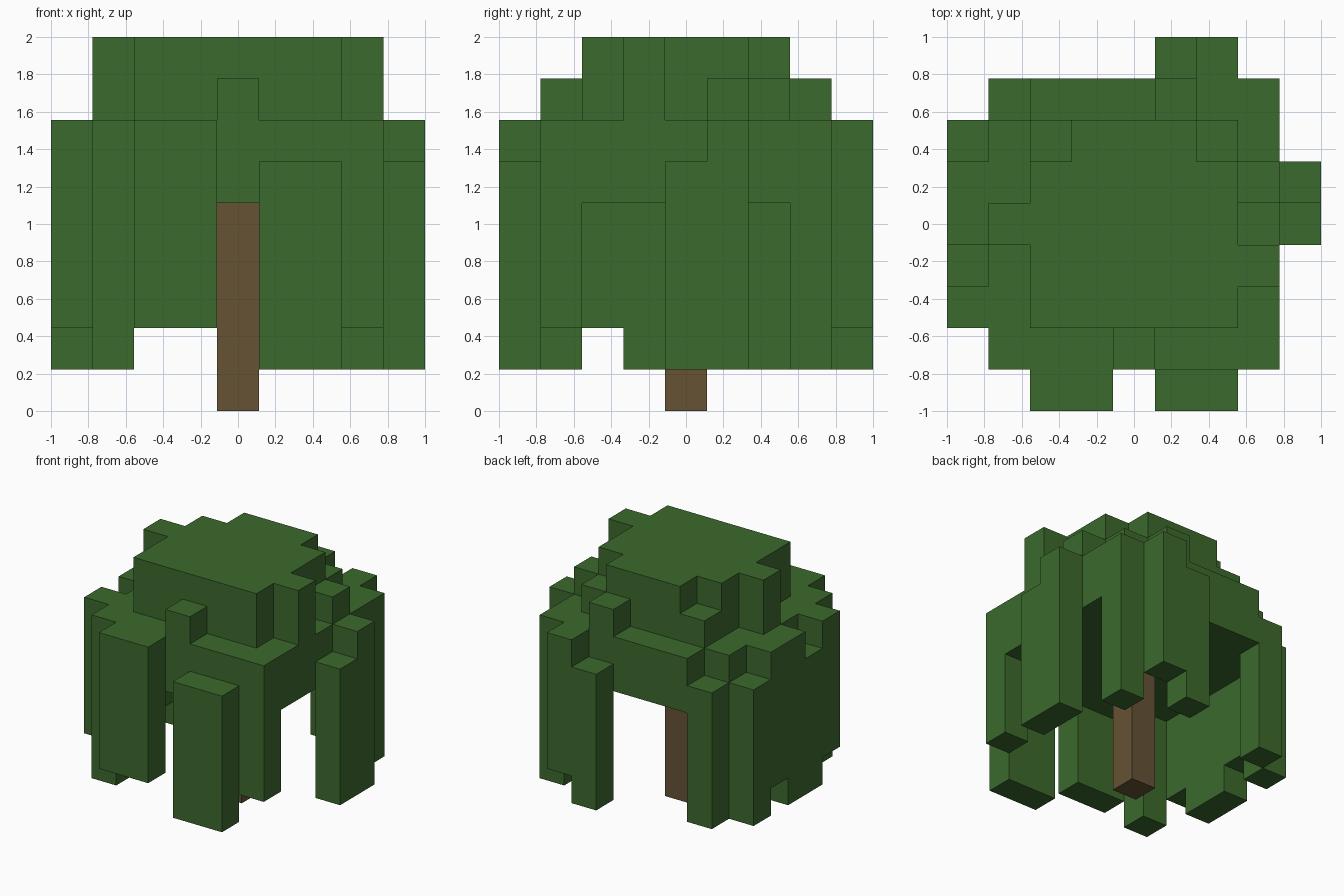
import bpy
import bmesh
from mathutils import Vector
from itertools import product

GRID = 9                  # the tree fits a cube of 9 x 9 x 9 cells
CELL = 2 / GRID

if "Cube" in bpy.data.objects:
    bpy.data.objects.remove(bpy.data.objects["Cube"], do_unlink=True)


def material(name, color):
    mat = bpy.data.materials.new(name)
    mat.use_nodes = True
    mat.diffuse_color = color
    bsdf = mat.node_tree.nodes["Principled BSDF"]
    bsdf.inputs["Base Color"].default_value = color
    bsdf.inputs["Roughness"].default_value = 0.9
    return mat


def block(x, y, z):
    """Cells of a block; each argument is a (start, end) range."""
    return set(product(range(*x), range(*y), range(*z)))


def column(x, y, bottom, top):
    return block((x, x + 1), (y, y + 1), (bottom, top))


def build(name, cells, mat):
    """Make one object from the exposed sides of a set of cells."""
    bm = bmesh.new()
    axes = [Vector(row) for row in ((1, 0, 0), (0, 1, 0), (0, 0, 1))]
    origin = Vector((-GRID / 2, -GRID / 2, 0))
    for cell in cells:
        centre = Vector(cell) + Vector((0.5, 0.5, 0.5)) + origin
        for a, sign in product(range(3), (1, -1)):
            n = axes[a] * sign
            if tuple(int(c + d) for c, d in zip(cell, n)) in cells:
                continue
            u, v = axes[(a + 1) % 3] * sign, axes[(a + 2) % 3]
            corners = (n - u - v, n + u - v, n + u + v, n - u + v)
            bm.faces.new([bm.verts.new((centre + c / 2) * CELL) for c in corners])
    bmesh.ops.remove_doubles(bm, verts=bm.verts, dist=CELL / 100)
    mesh = bpy.data.meshes.new(name)
    bm.to_mesh(mesh)
    bm.free()
    mesh.materials.append(mat)
    obj = bpy.data.objects.new(name, mesh)
    bpy.context.collection.objects.link(obj)
    return obj


leaf_green = material("leaf green", (0.045, 0.142, 0.026, 1))
bark_brown = material("bark brown", (0.133, 0.085, 0.035, 1))

# Trunk
build("trunk", column(4, 4, 0, 5), bark_brown)

# Canopy slab and crown, with chipped corners
leaves = block((1, 8), (1, 8), (5, 7)) | block((2, 7), (2, 7), (7, 9))
leaves -= {(1, 7, 6), (2, 6, 8), (6, 6, 8)}

# Bumps around the crown
leaves |= column(4, 1, 7, 8) | column(5, 7, 7, 8) | column(7, 5, 7, 8)
leaves |= column(1, 4, 7, 9) | column(7, 3, 7, 9)

# Hanging clumps at the front
leaves |= block((2, 4), (0, 1), (2, 7)) | block((5, 7), (0, 1), (1, 6))
leaves |= column(1, 1, 1, 7) | column(7, 1, 2, 7)

# Hanging clumps at the back
leaves |= column(5, 8, 1, 6) | column(6, 8, 2, 7)
leaves |= column(1, 7, 1, 6) | column(7, 7, 1, 7)

# Hanging clumps on the -x side
for y, (bottom, top) in enumerate(((2, 7), (1, 6), (1, 7), (2, 7), (1, 6)), start=2):
    leaves |= column(0, y, bottom, top)

# Hanging clumps on the +x side
leaves |= column(8, 4, 1, 6) | column(8, 5, 1, 7)

build("leaf_canopy", leaves, leaf_green)
